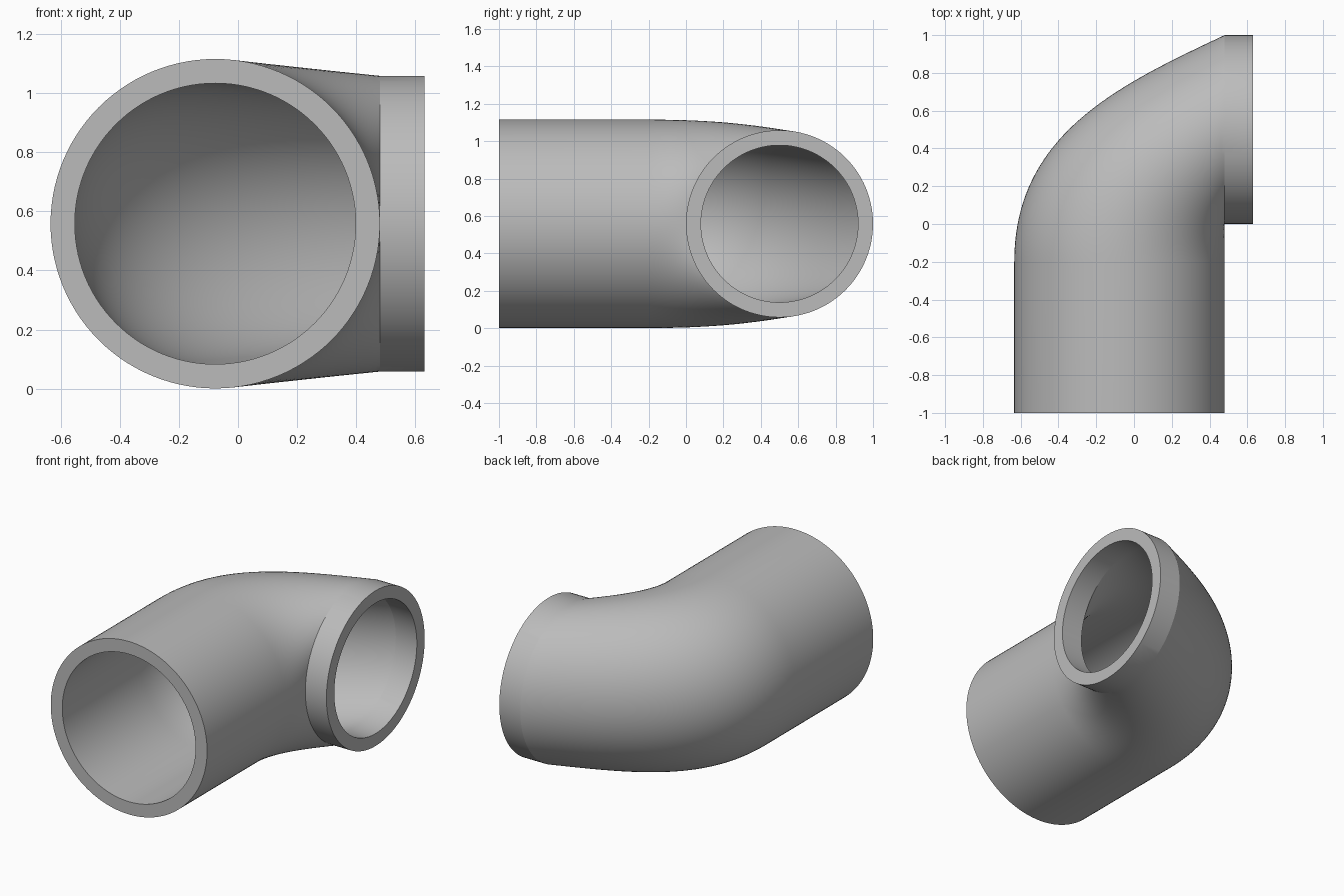
import bpy, bmesh, math
from mathutils import Vector

cube = bpy.data.objects.get("Cube")
if cube:
    bpy.data.objects.remove(cube, do_unlink=True)

SEGMENTS = 112
BEND_STEPS = 40
AXIS_X, AXIS_Z = -0.077, 0.558     # centre line of the wide pipe
BEND_START = -0.2                  # where the wide pipe starts to bend
COLLAR_X, COLLAR_Y = 0.48, 0.5     # where the narrow collar starts
FRONT_Y, SIDE_X = -1.0, 0.63       # open ends
HANDLE = 0.413                     # bend tangent as a share of the span


def wide_point(radius, angle, y):
    return Vector((AXIS_X - radius * math.cos(angle), y,
                   AXIS_Z + radius * math.sin(angle)))


def collar_point(radius, angle, x):
    return Vector((x, COLLAR_Y + radius * math.cos(angle),
                   AXIS_Z + radius * math.sin(angle)))


def bend_point(start, end, t):
    """Leaves along the wide pipe and straightens out towards the collar."""
    p1 = start + Vector((0, HANDLE * (end - start).length, 0))
    p2 = (p1 + end) / 2
    s = 1 - t
    return start * s**3 + p1 * (3 * s * s * t) + p2 * (3 * s * t * t) + end * t**3


def wall_rings(wide_radius, collar_radius):
    """Rings of one wall, from the front opening to the side opening."""
    angles = [math.tau * i / SEGMENTS for i in range(SEGMENTS)]
    rings = [[wide_point(wide_radius, a, FRONT_Y) for a in angles]]
    for step in range(BEND_STEPS + 1):
        t = step / BEND_STEPS
        rings.append([bend_point(wide_point(wide_radius, a, BEND_START),
                                 collar_point(collar_radius, a, COLLAR_X), t)
                      for a in angles])
    rings.append([collar_point(collar_radius, a, SIDE_X) for a in angles])
    return rings


# Outer wall out, inner wall back: the closed loop also makes both end rims
rings = wall_rings(0.557, 0.5) + wall_rings(0.475, 0.42)[::-1]
bm = bmesh.new()
verts = [[bm.verts.new(p) for p in ring] for ring in rings]
for r, ring in enumerate(verts):
    following = verts[(r + 1) % len(verts)]
    for i in range(SEGMENTS):
        j = (i + 1) % SEGMENTS
        bm.faces.new((ring[i], ring[j], following[j], following[i]))
bmesh.ops.recalc_face_normals(bm, faces=bm.faces)
mesh = bpy.data.meshes.new("pipe_elbow")
bm.to_mesh(mesh)
bm.free()
elbow = bpy.data.objects.new("pipe_elbow", mesh)
bpy.context.collection.objects.link(elbow)

# Plain grey
grey = bpy.data.materials.new("plain_grey")
grey.use_nodes = True
color = (0.5, 0.5, 0.5, 1)
grey.diffuse_color = color
grey.node_tree.nodes["Principled BSDF"].inputs["Base Color"].default_value = color
mesh.materials.append(grey)

# Smooth walls, crisp rims and collar seam
bpy.ops.object.select_all(action='DESELECT')
elbow.select_set(True)
bpy.context.view_layer.objects.active = elbow
bpy.ops.object.shade_smooth_by_angle(angle=math.radians(14))
